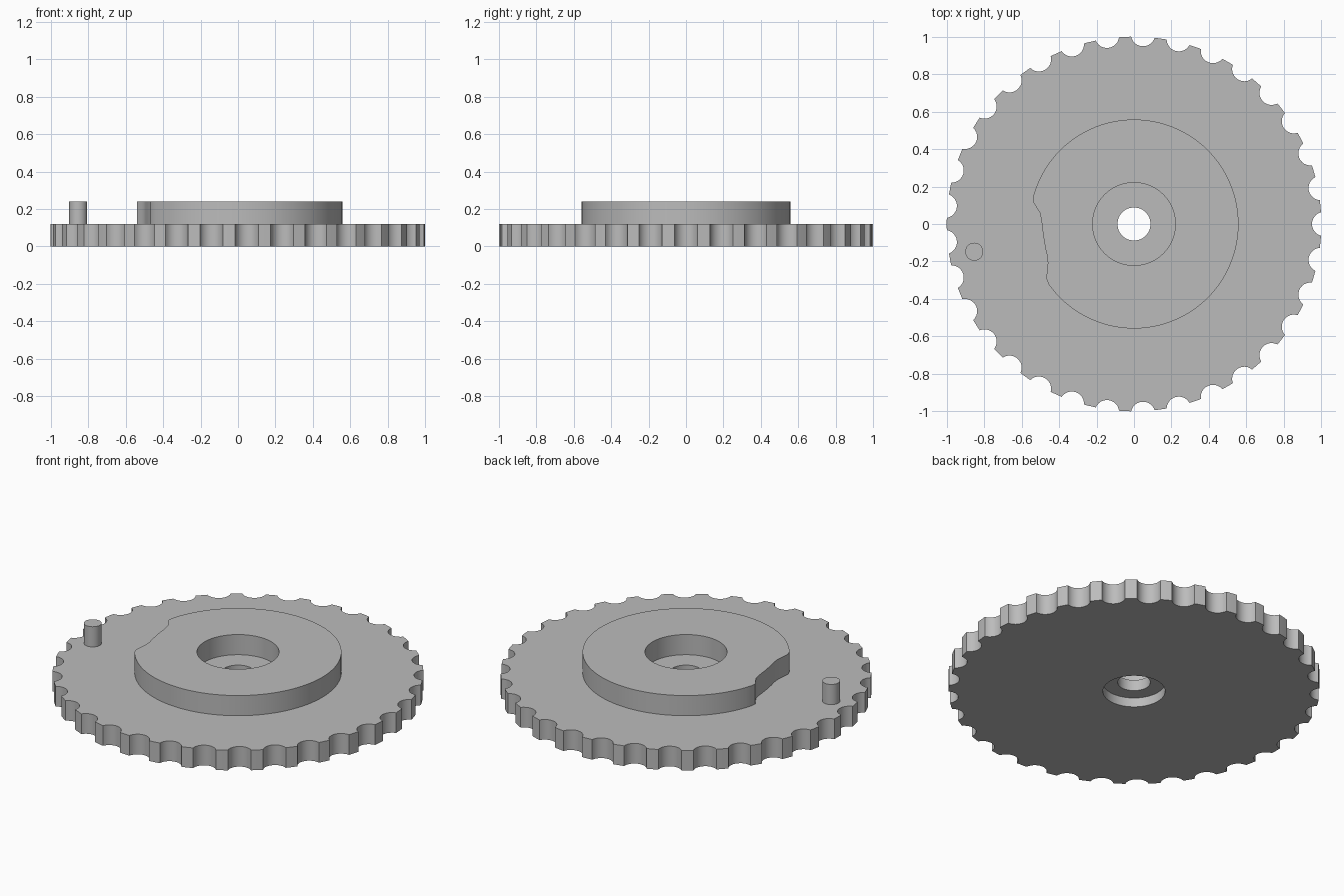
import bpy, bmesh
from math import sin, cos, pi, atan2, asin, hypot, radians

default = bpy.data.objects.get("Cube")
if default:
    bpy.data.objects.remove(default)

GREY = (0.5, 0.5, 0.5, 1)
grey = bpy.data.materials.new("plain grey")
grey.use_nodes = True
grey.diffuse_color = GREY
grey.node_tree.nodes["Principled BSDF"].inputs["Base Color"].default_value = GREY


def arc(radius, start, end, steps, cx=0.0, cy=0.0):
    """Points along an arc, both ends included."""
    angles = [start + (end - start) * i / steps for i in range(steps + 1)]
    return [(cx + radius * cos(a), cy + radius * sin(a)) for a in angles]


def circle(radius, steps=96, cx=0.0, cy=0.0):
    return arc(radius, 0, 2 * pi, steps, cx, cy)[:-1]


def prism(name, outline, bottom, top):
    """Extrude a counter-clockwise outline upwards into a solid."""
    bm = bmesh.new()
    face = bm.faces.new([bm.verts.new((x, y, bottom)) for x, y in outline])
    extruded = bmesh.ops.extrude_face_region(bm, geom=[face], use_keep_orig=True)
    moved = [v for v in extruded["geom"] if isinstance(v, bmesh.types.BMVert)]
    bmesh.ops.translate(bm, verts=moved, vec=(0, 0, top - bottom))
    bmesh.ops.recalc_face_normals(bm, faces=bm.faces)
    mesh = bpy.data.meshes.new(name)
    bm.to_mesh(mesh)
    bm.free()
    mesh.materials.append(grey)
    obj = bpy.data.objects.new(name, mesh)
    bpy.context.collection.objects.link(obj)
    return obj


def activate(obj):
    bpy.ops.object.select_all(action="DESELECT")
    obj.select_set(True)
    bpy.context.view_layer.objects.active = obj


def bore(obj, radius, bottom, top):
    """Cut a round hole on the centre axis."""
    cutter = prism("bore_cutter", circle(radius), bottom, top)
    cutter.hide_render = True
    mod = obj.modifiers.new("bore", "BOOLEAN")
    mod.operation = "DIFFERENCE"
    mod.solver = "EXACT"
    mod.object = cutter
    activate(obj)
    bpy.ops.object.modifier_apply(modifier=mod.name)
    bpy.data.objects.remove(cutter)


# Wheel outline: round scallops between narrow teeth, one tooth facing -x
TEETH = 33
RIM = 1.0
SCALLOP = 0.065
SCALLOP_CENTRE = 1.015
pitch = 2 * pi / TEETH
cos_half = (RIM**2 + SCALLOP_CENTRE**2 - SCALLOP**2) / (2 * RIM * SCALLOP_CENTRE)
half = asin((1 - cos_half**2) ** 0.5)
wheel_outline = []
for k in range(TEETH):
    a = k * pitch
    cx, cy = SCALLOP_CENTRE * cos(a), SCALLOP_CENTRE * sin(a)
    edge = atan2(sin(half), cos(half) - SCALLOP_CENTRE)
    wheel_outline += arc(SCALLOP, a + 2 * pi - edge, a + edge, 12, cx, cy)
    wheel_outline += arc(RIM, a + half, a + pitch - half, 3)[1:-1]

wheel = prism("scalloped_wheel", wheel_outline, 0, 0.12)
bore(wheel, 0.088, -0.1, 0.3)
bore(wheel, 0.168, -0.1, 0.055)

# Raised cam with a shallow wavy bite on the -x side
bite = [(-0.54, 0.12), (-0.517, 0.083), (-0.503, 0.06), (-0.494, 0.02),
        (-0.485, -0.06), (-0.473, -0.13), (-0.463, -0.17),
        (-0.46, -0.21), (-0.468, -0.29)]
CAM = 0.558
start = atan2(-bite[-1][1], -bite[-1][0]) - pi
end = atan2(bite[0][1], bite[0][0])
if start < -pi:
    start += 2 * pi
if start > 0:
    start -= 2 * pi
cam_outline = arc(CAM, start, end, 96)[1:-1] + bite
cam = prism("raised_cam", cam_outline, 0.1, 0.24)
bore(cam, 0.221, 0, 0.4)

# Small drive pin near the rim
pin = prism("drive_pin", circle(0.048, 32, -0.853, -0.148), 0.11, 0.24)

for part in (wheel, cam, pin):
    activate(part)
    bpy.ops.object.shade_smooth_by_angle(angle=radians(25))
